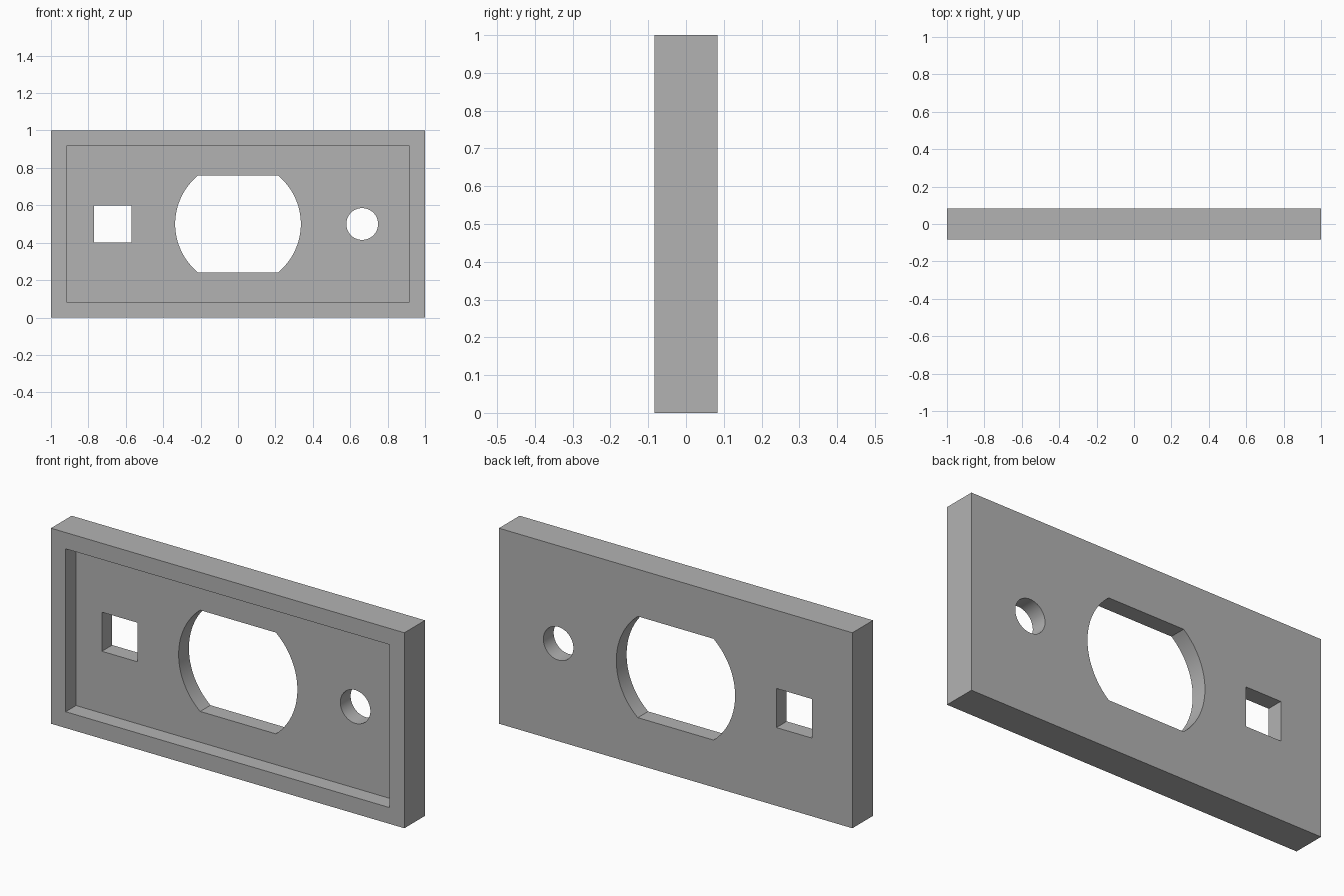
import bpy
import bmesh
from math import asin, cos, pi, sin, radians

cube = bpy.data.objects.get("Cube")
if cube:
    bpy.data.objects.remove(cube, do_unlink=True)

HALF = 1 / 12          # half the plate thickness
MID = 0.5              # height of the hole centres

grey = bpy.data.materials.new("plain grey")
grey.use_nodes = True
grey.diffuse_color = (0.45, 0.45, 0.45, 1)
grey.node_tree.nodes["Principled BSDF"].inputs["Base Color"].default_value = grey.diffuse_color


def prism(name, profile, y0, y1):
    """Extrude an (x, z) outline along y."""
    bm = bmesh.new()
    face = bm.faces.new([bm.verts.new((x, y0, z)) for x, z in profile])
    out = bmesh.ops.extrude_face_region(bm, geom=[face])
    moved = [v for v in out["geom"] if isinstance(v, bmesh.types.BMVert)]
    bmesh.ops.translate(bm, verts=moved, vec=(0, y1 - y0, 0))
    bmesh.ops.recalc_face_normals(bm, faces=bm.faces)
    mesh = bpy.data.meshes.new(name)
    bm.to_mesh(mesh)
    bm.free()
    mesh.materials.append(grey)
    obj = bpy.data.objects.new(name, mesh)
    bpy.context.collection.objects.link(obj)
    return obj


def rect(cx, w, h):
    return [(cx + sx * w / 2, MID + sz * h / 2)
            for sx, sz in ((-1, -1), (1, -1), (1, 1), (-1, 1))]


def arc(cx, r, start, end, steps):
    angles = [start + (end - start) * i / steps for i in range(steps + 1)]
    return [(cx + r * cos(a), MID + r * sin(a)) for a in angles]


# Plate with openings
plate = prism("plate", rect(0, 2, 1), -HALF, HALF)

# Round opening with flat top and bottom
R = 0.336
flat = asin(0.259 / R)
window = arc(0, R, -flat, flat, 32) + arc(0, R, pi - flat, pi + flat, 32)

cutters = [
    prism("recess_cutter", rect(0, 11 / 6, 5 / 6), -0.3, 0),
    prism("square_hole_cutter", rect(-0.67, 0.2, 0.2), -0.3, 0.3),
    prism("window_cutter", window, -0.3, 0.3),
    prism("round_hole_cutter", arc(0.664, 0.085, 0, 2 * pi, 64)[:-1], -0.3, 0.3),
]
for cutter in cutters:
    cutter.hide_render = True
    mod = plate.modifiers.new(cutter.name, "BOOLEAN")
    mod.operation = "DIFFERENCE"
    mod.solver = "EXACT"
    mod.object = cutter

# Bake the cuts and drop the cutters
graph = bpy.context.evaluated_depsgraph_get()
baked = bpy.data.meshes.new_from_object(plate.evaluated_get(graph))
plate.modifiers.clear()
plate.data = baked
for cutter in cutters:
    bpy.data.objects.remove(cutter, do_unlink=True)

# Smooth curved walls, sharp edges
bpy.ops.object.select_all(action="DESELECT")
plate.select_set(True)
bpy.context.view_layer.objects.active = plate
bpy.ops.object.shade_smooth_by_angle(angle=radians(30))
